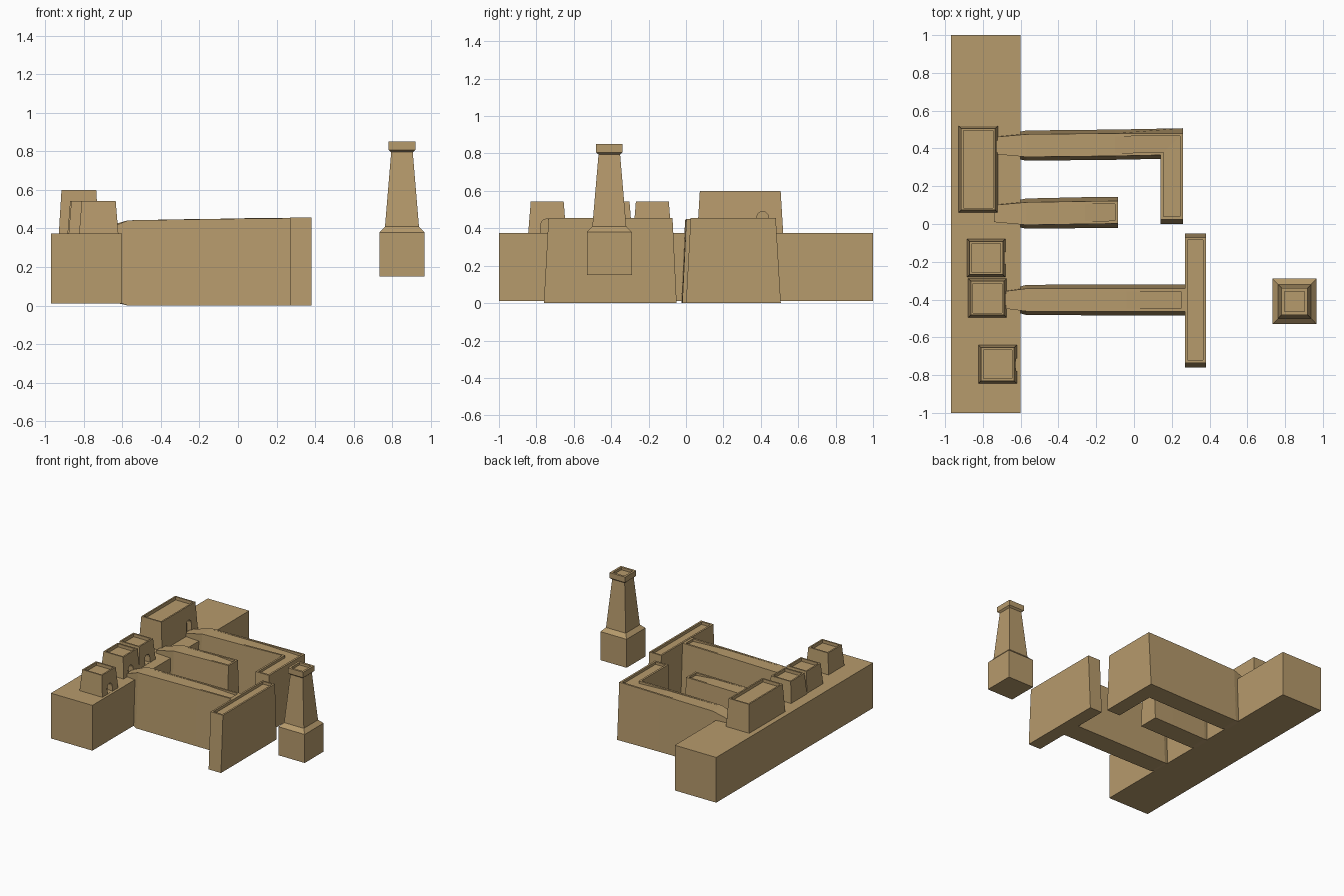
import bpy, bmesh, math

if "Cube" in bpy.data.objects:
    bpy.data.objects.remove(bpy.data.objects["Cube"])

clay = bpy.data.materials.new("sandstone")
clay.diffuse_color = (0.47, 0.325, 0.15, 1)
clay.use_nodes = True
clay.node_tree.nodes["Principled BSDF"].inputs["Base Color"].default_value = clay.diffuse_color


def finish(name, bm):
    bmesh.ops.remove_doubles(bm, verts=bm.verts, dist=1e-5)
    bmesh.ops.recalc_face_normals(bm, faces=bm.faces)
    me = bpy.data.meshes.new(name)
    bm.to_mesh(me)
    bm.free()
    me.materials.append(clay)
    ob = bpy.data.objects.new(name, me)
    bpy.context.collection.objects.link(ob)
    return ob


def loft(name, loops):
    """Skin a list of equal-length point loops and cap both ends."""
    bm = bmesh.new()
    rows = [[bm.verts.new(p) for p in loop] for loop in loops]
    n = len(rows[0])
    for a, b in zip(rows, rows[1:]):
        for i in range(n):
            j = (i + 1) % n
            bm.faces.new((a[i], a[j], b[j], b[i]))
    bm.faces.new(rows[0])
    bm.faces.new(rows[-1])
    return finish(name, bm)


def stack(name, cx, cy, rings):
    """Rectangular rings (half x, half y, z) joined from bottom to top."""
    return loft(name, [[(cx + sx * hx, cy + sy * hy, z)
                        for sx, sy in ((-1, -1), (1, -1), (1, 1), (-1, 1))]
                       for hx, hy, z in rings])


def wall(name, stations):
    """Battered wall with a sunken walkway.
    Station: bottom left, bottom right, top left, top right, bottom z, top z, walkway depth."""
    loops = []
    for bl, br, tl, tr, zb, zt, d in stations:
        mix = lambda t: (tl[0] + (tr[0] - tl[0]) * t, tl[1] + (tr[1] - tl[1]) * t)
        il, ir = mix(0.13), mix(0.87)
        loops.append([(*bl, zb), (*br, zb), (*tr, zt), (*ir, zt),
                      (*ir, zt - d), (*il, zt - d), (*il, zt), (*tl, zt)])
    return loft(name, loops)


def along_x(x, y, hb, ht, zb, zt, d):
    return ((x, y + hb), (x, y - hb), (x, y + ht), (x, y - ht), zb, zt, d)


def along_y(y, x0, x1, z, d, lean=0.0):
    return ((x1, y), (x0, y), (x1, y + lean), (x0, y + lean), 0, z, d)


def wall_root(x, y):
    """Narrow end buried in the terrace, widening to the full section."""
    return [along_x(x, y, 0.045, 0.045, 0.04, 0.395, 0),
            along_x(-0.57, y, 0.08, 0.06, 0, 0.442, 0)]


# Long terrace block
stack("terrace", -0.785, 0, [(0.185, 1, 0.01), (0.185, 1, 0.375)])

# Houses with parapet roofs and arched doorways facing +x
houses = [("large_house", -0.825, 0.29, 0.104, 0.23, 0.60, 0.41, 0.115),
          ("house_a", -0.782, -0.18, 0.102, 0.102, 0.543, -0.18, 0.075),
          ("house_b", -0.776, -0.392, 0.102, 0.104, 0.543, -0.40, 0.075),
          ("house_c", -0.722, -0.742, 0.102, 0.102, 0.543, -0.745, 0.075)]
for name, cx, cy, hx, hy, top, door_y, door_h in houses:
    house = stack(name, cx, cy, [(hx, hy, 0.37), (hx - 0.014, hy - 0.014, top),
                                 (hx - 0.026, hy - 0.026, top),
                                 (hx - 0.026, hy - 0.026, top - 0.025)])
    r = 0.032
    arch = [(door_y - r, 0.376), (door_y + r, 0.376)]
    for i in range(7):
        a = math.pi * i / 6
        arch.append((door_y + r * math.cos(a), 0.375 + door_h - r + r * math.sin(a)))
    cutter = loft(name + "_door_cutter", [[(x, y, z) for y, z in arch]
                                          for x in (cx + hx - 0.045, cx + hx + 0.03)])
    cutter.hide_render = True
    cutter.hide_viewport = True
    cut = house.modifiers.new("doorway", "BOOLEAN")
    cut.operation = "DIFFERENCE"
    cut.solver = "EXACT"
    cut.object = cutter

# Rear wall, turning the corner into the gate wall
y0 = 0.415
wall("rear_wall", wall_root(-0.74, y0) + [
    along_x(-0.1, 0.42, 0.08, 0.06, 0, 0.45, 0.006),
    ((0.26, 0.507), (0.14, 0.345), (0.26, 0.48), (0.14, 0.365), 0, 0.455, 0.02),
    along_y(0.04, 0.14, 0.26, 0.455, 0.02),
    along_y(0.04, 0.14, 0.26, 0.455, 0),
    along_y(0, 0.14, 0.26, 0.455, 0, 0.025)])

# Short middle wall
wall("middle_wall", wall_root(-0.74, 0.055) + [
    along_x(-0.26, 0.06, 0.082, 0.06, 0, 0.448, 0.004),
    along_x(-0.1, 0.062, 0.082, 0.06, 0, 0.45, 0.02),
    along_x(-0.1, 0.062, 0.082, 0.06, 0, 0.45, 0),
    along_x(-0.086, 0.062, 0.082, 0.06, 0, 0.45, 0)])

# Front wall
wall("front_wall", wall_root(-0.69, -0.402) + [
    along_x(-0.04, -0.402, 0.082, 0.06, 0, 0.45, 0.004),
    along_x(0.25, -0.402, 0.082, 0.06, 0, 0.453, 0.02),
    along_x(0.25, -0.402, 0.082, 0.06, 0, 0.453, 0),
    along_x(0.28, -0.402, 0.082, 0.06, 0, 0.453, 0)])

# Cross wall at the end of the front wall
wall("cross_wall", [
    along_y(-0.76, 0.27, 0.38, 0.456, 0, 0.025),
    along_y(-0.72, 0.27, 0.38, 0.456, 0),
    along_y(-0.72, 0.27, 0.38, 0.456, 0.022),
    along_y(-0.085, 0.27, 0.38, 0.456, 0.022),
    along_y(-0.085, 0.27, 0.38, 0.456, 0),
    along_y(-0.05, 0.27, 0.38, 0.456, 0, -0.022)])

# Free-standing watchtower
tower = [(0.117, 0.15), (0.117, 0.38), (0.088, 0.41), (0.056, 0.795),
         (0.069, 0.806), (0.069, 0.85), (0.052, 0.85), (0.052, 0.83)]
stack("watchtower", 0.85, -0.41, [(h, h * 1.03, z) for h, z in tower])
